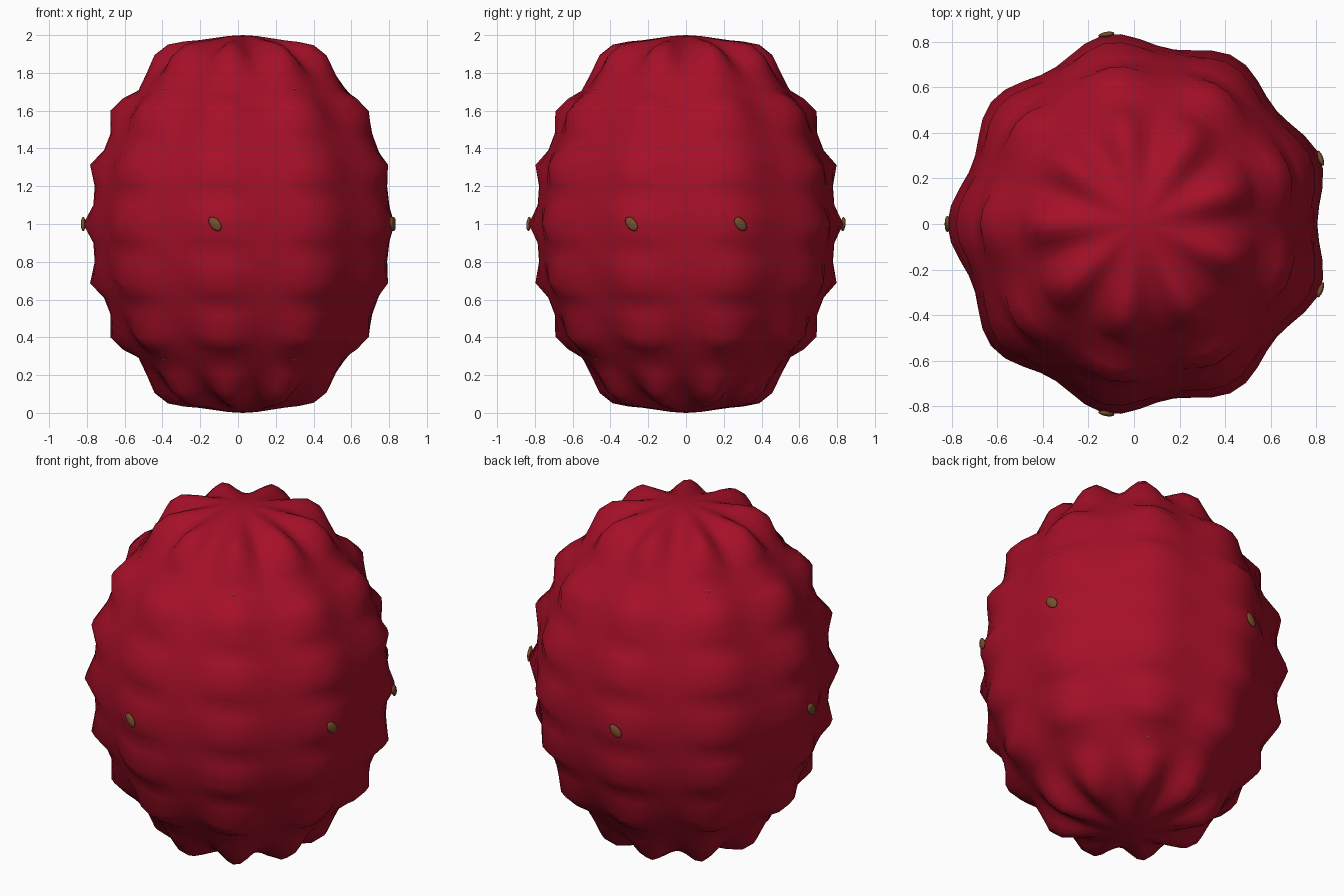
import bpy, bmesh, math
from mathutils import Matrix, Vector

if "Cube" in bpy.data.objects:
    bpy.data.objects.remove(bpy.data.objects["Cube"])

LOBES, ROWS = 9, 7
WIDTH, BUMP = 0.78, 0.083
CENTRE = Vector((0.025, 0, 1))


def material(name, colour):
    m = bpy.data.materials.new(name)
    m.use_nodes = True
    m.diffuse_color = colour
    m.node_tree.nodes["Principled BSDF"].inputs["Base Color"].default_value = colour
    return m


def make_object(name, bm, mat):
    mesh = bpy.data.meshes.new(name)
    bm.to_mesh(mesh)
    bm.free()
    mesh.materials.append(mat)
    mesh.shade_smooth()
    ob = bpy.data.objects.new(name, mesh)
    bpy.context.collection.objects.link(ob)
    return ob


def surface(p):
    """Push a unit-sphere point out into a grid of rounded bumps."""
    angle = math.atan2(p.y, p.x)
    column = (1 - math.cos(LOBES * angle)) / 2
    row = (1 + math.cos(ROWS * math.pi * p.z)) / 2
    k = 1 + BUMP * column * row
    return CENTRE + Vector((p.x * WIDTH, p.y * WIDTH, p.z)) * k


red = material("berry red", (0.38, 0.005, 0.021, 1))
brown = material("seed brown", (0.19, 0.075, 0.025, 1))

# Bumpy berry body
bm = bmesh.new()
bmesh.ops.create_uvsphere(bm, u_segments=64, v_segments=32, radius=1)
for v in bm.verts:
    v.co = surface(v.co)
make_object("berry_body", bm, red)

# Small seeds set into the bumps: a belt of large ones, tiny ones above and below
bm = bmesh.new()


def add_seed(degrees, polar, size):
    a, t = math.radians(degrees), math.radians(polar)
    p = Vector((math.sin(t) * math.cos(a), math.sin(t) * math.sin(a), math.cos(t)))
    normal = Vector((p.x / WIDTH, p.y / WIDTH, p.z)).normalized()
    turn = normal.to_track_quat('Z', 'Y').to_matrix().to_4x4()
    tilt = Matrix.Rotation(math.radians(40), 4, 'Z')
    shape = Matrix.Diagonal((0.028, 0.045, 0.012, 1)) @ Matrix.Scale(size, 4)
    bmesh.ops.create_uvsphere(bm, u_segments=10, v_segments=6, radius=1,
                              matrix=Matrix.Translation(surface(p)) @ turn @ tilt @ shape)


for degrees in (20, 100, 180, 260, 340):
    add_seed(degrees, 90, 1)
for degrees in (60, 140, 220, 300):
    for polar in (44, 136):
        add_seed(degrees, polar, 0.3)
make_object("seeds", bm, brown)
